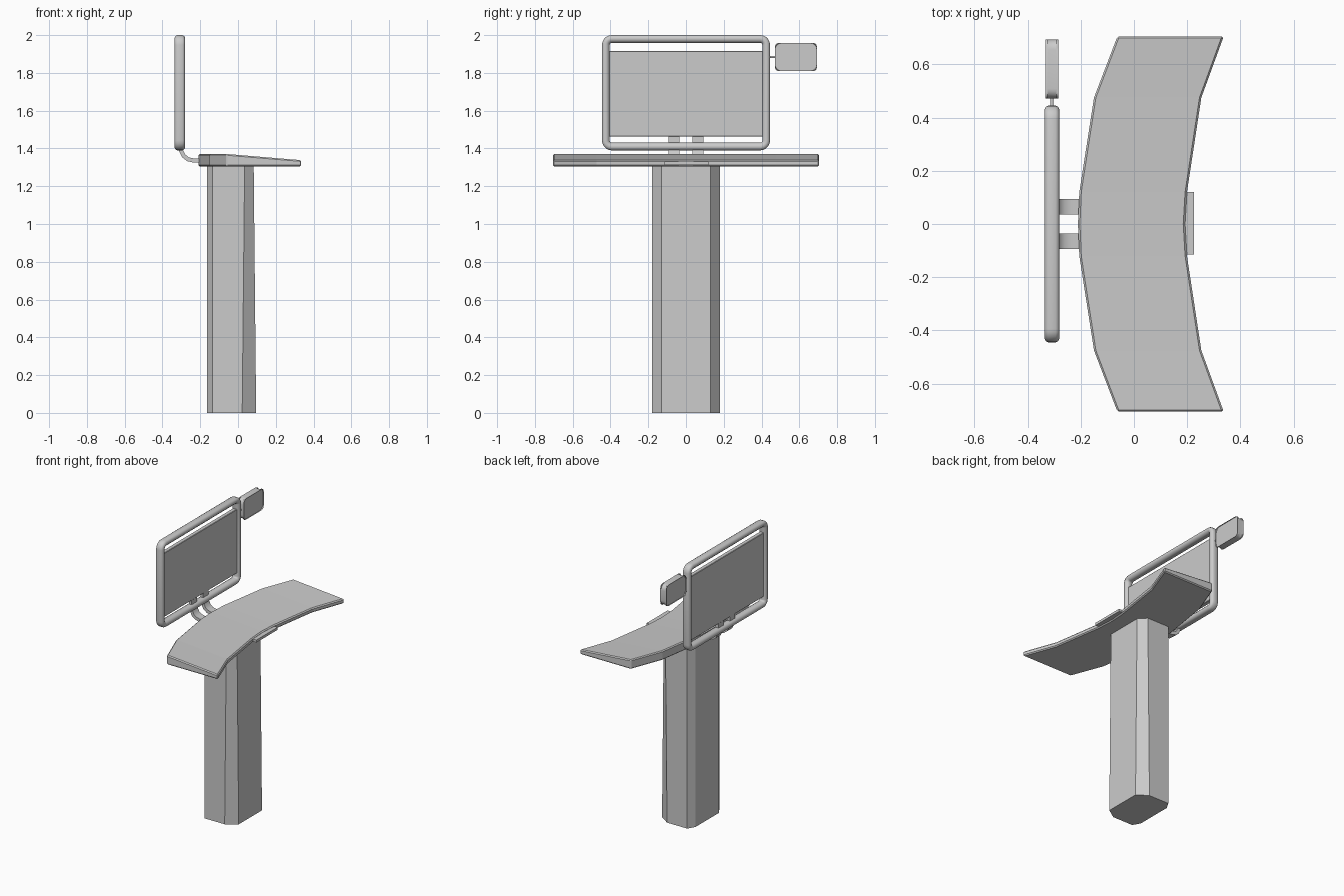
import bpy, bmesh, math

if "Cube" in bpy.data.objects:
    bpy.data.objects.remove(bpy.data.objects["Cube"])


def make(name, verts, faces, bevel=0.0, segments=1, smooth=None):
    mesh = bpy.data.meshes.new(name)
    mesh.from_pydata(verts, [], faces)
    bm = bmesh.new()
    bm.from_mesh(mesh)
    bmesh.ops.recalc_face_normals(bm, faces=bm.faces)
    bm.to_mesh(mesh)
    bm.free()
    ob = bpy.data.objects.new(name, mesh)
    bpy.context.collection.objects.link(ob)
    if bevel:
        m = ob.modifiers.new("bevel", "BEVEL")
        m.width, m.segments, m.limit_method = bevel, segments, "ANGLE"
    if smooth:
        bpy.ops.object.select_all(action="DESELECT")
        ob.select_set(True)
        bpy.context.view_layer.objects.active = ob
        bpy.ops.object.shade_smooth_by_angle(angle=math.radians(smooth))
    return ob


def skin(name, loops, closed=False, **kw):
    """Join equal-sized closed loops; cap the ends, or wrap round if closed."""
    n, k = len(loops[0]), len(loops)
    faces = []
    for i in range(k if closed else k - 1):
        a, b = i * n, (i + 1) % k * n
        faces += [(a + j, a + (j + 1) % n, b + (j + 1) % n, b + j) for j in range(n)]
    if not closed:
        faces += [tuple(range(n)), tuple(range((k - 1) * n, k * n))]
    return make(name, [p for l in loops for p in l], faces, **kw)


def rounded_loop(x, cy, cz, hy, hz, r, steps=5):
    """Rounded rectangle in the plane of constant x."""
    pts = []
    for q, (sy, sz) in enumerate([(1, 1), (-1, 1), (-1, -1), (1, -1)]):
        for s in range(steps + 1):
            a = math.pi / 2 * (q + s / steps)
            pts.append((x, cy + sy * (hy - r) + r * math.cos(a),
                        cz + sz * (hz - r) + r * math.sin(a)))
    return pts


def box(name, x0, x1, y0, y1, z0, z1, **kw):
    loops = [[(x, y0, z0), (x, y1, z0), (x, y1, z1), (x, y0, z1)] for x in (x0, x1)]
    return skin(name, loops, **kw)


# Pedestal: chamfered column, front slightly flared at the foot
def column_loop(z, xa, xb):
    half = [(-0.165, 0.13), (-0.135, 0.18), (xa, 0.18), (xb, 0.13)]
    return [(x, y, z) for x, y in half] + [(x, -y, z) for x, y in reversed(half)]


skin("pedestal", [column_loop(0, 0.022, 0.096), column_loop(1.31, 0.035, 0.083)])

# Curved desktop: wedge section swept along y
half = [(0.705, -0.062, 0.337), (0.475, -0.15, 0.253), (0.12, -0.205, 0.199)]
stations = half + [(0, -0.21, 0.192)] + [(-y, a, b) for y, a, b in reversed(half)]
skin("desktop", [[(a, y, 1.305), (b, y, 1.305), (b, y, 1.338), (a, y, 1.371)]
                 for y, a, b in stations], bevel=0.007)

# Tab under the front edge
box("front_tab", 0.14, 0.225, -0.115, 0.12, 1.312, 1.33)

# Screen frame: rounded ring made from a chamfered section
CX, CZ, HY, HZ = -0.308, 1.695, 0.445, 0.305
section = [(0, -0.014), (0.005, -0.023), (0.014, -0.028), (0.026, -0.028), (0.036, -0.02),
           (0.041, -0.01), (0.041, 0.01), (0.036, 0.02), (0.026, 0.028), (0.014, 0.028),
           (0.005, 0.023), (0, 0.014)]
skin("screen_frame", [rounded_loop(CX + x, 0, CZ, HY - d, HZ - d, 0.052 - d)
                      for d, x in section], closed=True, smooth=40)

# Display panel, with gaps above and below
box("display_panel", CX - 0.015, CX + 0.015, -0.408, 0.408, 1.463, 1.915, bevel=0.003)

# Pair of curved support arms from desktop to screen
path = [(-0.17, 1.336), (-0.235, 1.336), (-0.265, 1.343), (-0.287, 1.36),
        (-0.302, 1.39), (-0.308, 1.43), (-0.308, 1.48)]
for side, label in ((1, "right"), (-1, "left")):
    loops = []
    for i, (x, z) in enumerate(path):
        p, q = path[max(i - 1, 0)], path[min(i + 1, len(path) - 1)]
        dx, dz = q[0] - p[0], q[1] - p[1]
        l = math.hypot(dx, dz)
        nx, nz = -dz / l * 0.011, dx / l * 0.011
        y0, y1 = side * 0.035, side * 0.093
        loops.append([(x + nx, y0, z + nz), (x + nx, y1, z + nz),
                      (x - nx, y1, z - nz), (x - nx, y0, z - nz)])
    skin("support_arm_" + label, loops, smooth=35)

# Small side panel with recessed faces, and its thin rod
rim = [(0.018, -0.017), (0.012, -0.024), (0.006, -0.024), (0, -0.014),
       (0, 0.014), (0.006, 0.024), (0.012, 0.024), (0.018, 0.017)]
skin("side_panel", [rounded_loop(CX + x, 0.582, 1.884, 0.111, 0.074, 0.038 - d)
                    for d, x in rim], smooth=35)
skin("side_rod", [[(CX + 0.006 * math.cos(a * math.pi / 4), y, 1.884 + 0.006 * math.sin(a * math.pi / 4))
                   for a in range(8)] for y in (0.43, 0.48)], smooth=50)
